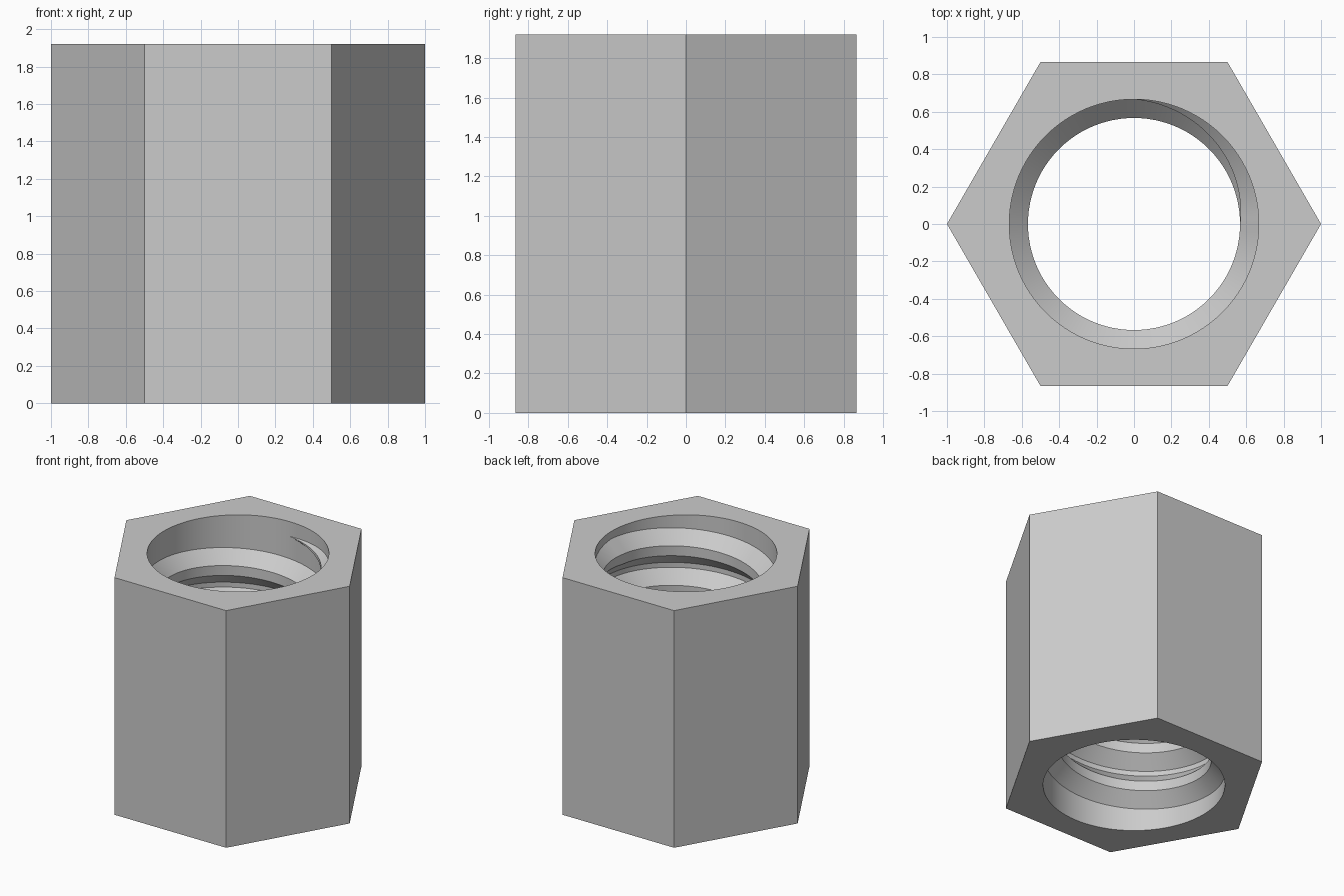
import bpy
import bmesh
from math import cos, sin, pi, radians

cube = bpy.data.objects.get("Cube")
if cube:
    bpy.data.objects.remove(cube, do_unlink=True)

HEIGHT = 1.92
BORE = 0.667           # radius at the thread roots
DEPTH = 0.1            # how far the thread stands into the bore
PITCH = 0.32
SIDES = 96             # segments per turn, a multiple of six
TURNS = 5.25
START_Z = 0.12
BASE, CREST = 0.14, 0.04   # half widths of the thread at root and crest

steel = bpy.data.materials.new("light_grey_steel")
steel.use_nodes = True
colour = (0.6, 0.6, 0.6, 1)
steel.diffuse_color = colour
steel.node_tree.nodes["Principled BSDF"].inputs["Base Color"].default_value = colour


def add_object(name, bm):
    mesh = bpy.data.meshes.new(name)
    bm.to_mesh(mesh)
    bm.free()
    mesh.materials.append(steel)
    obj = bpy.data.objects.new(name, mesh)
    bpy.context.collection.objects.link(obj)
    bpy.ops.object.select_all(action='DESELECT')
    obj.select_set(True)
    bpy.context.view_layer.objects.active = obj
    bpy.ops.object.shade_smooth_by_angle(angle=radians(25))
    return obj


def ring_point(bm, radius, angle, z):
    return bm.verts.new((radius * cos(angle), radius * sin(angle), z))


def skin(bm, rows, closed):
    """Join neighbouring rows of vertices with quads."""
    rows = rows + rows[:1] if closed else rows
    for a, b in zip(rows, rows[1:]):
        count = len(a) if closed else len(a) - 1
        for j in range(count):
            k = (j + 1) % len(a)
            bm.faces.new((a[j], b[j], b[k], a[k]))


# Hexagonal body with a round bore
bm = bmesh.new()
rows = []
for i in range(SIDES):
    angle = 2 * pi * i / SIDES
    hexagon = cos(pi / 6) / cos(angle % (pi / 3) - pi / 6)
    if i % (SIDES // 6) == 0:
        hexagon = 1.0
    profile = [(hexagon, 0), (hexagon, HEIGHT), (BORE, HEIGHT), (BORE, 0)]
    rows.append([ring_point(bm, r, angle, z) for r, z in profile])
skin(bm, rows, True)
bmesh.ops.recalc_face_normals(bm, faces=bm.faces)
add_object("hex_body", bm)

# Right-handed thread ridge, fading out over a quarter turn at both ends
bm = bmesh.new()
rows = []
steps = int(TURNS * SIDES)
fade = SIDES // 4
for i in range(steps + 1):
    angle = 2 * pi * i / SIDES
    z = START_Z + PITCH * i / SIDES
    s = max(0.01, min(1, i / fade, (steps - i) / fade))
    profile = [(0, BASE), (DEPTH, CREST), (DEPTH, -CREST), (0, -BASE)]
    rows.append([ring_point(bm, BORE - d * s, angle, z + w * s) for d, w in profile])
skin(bm, rows, False)
add_object("inner_thread", bm)
